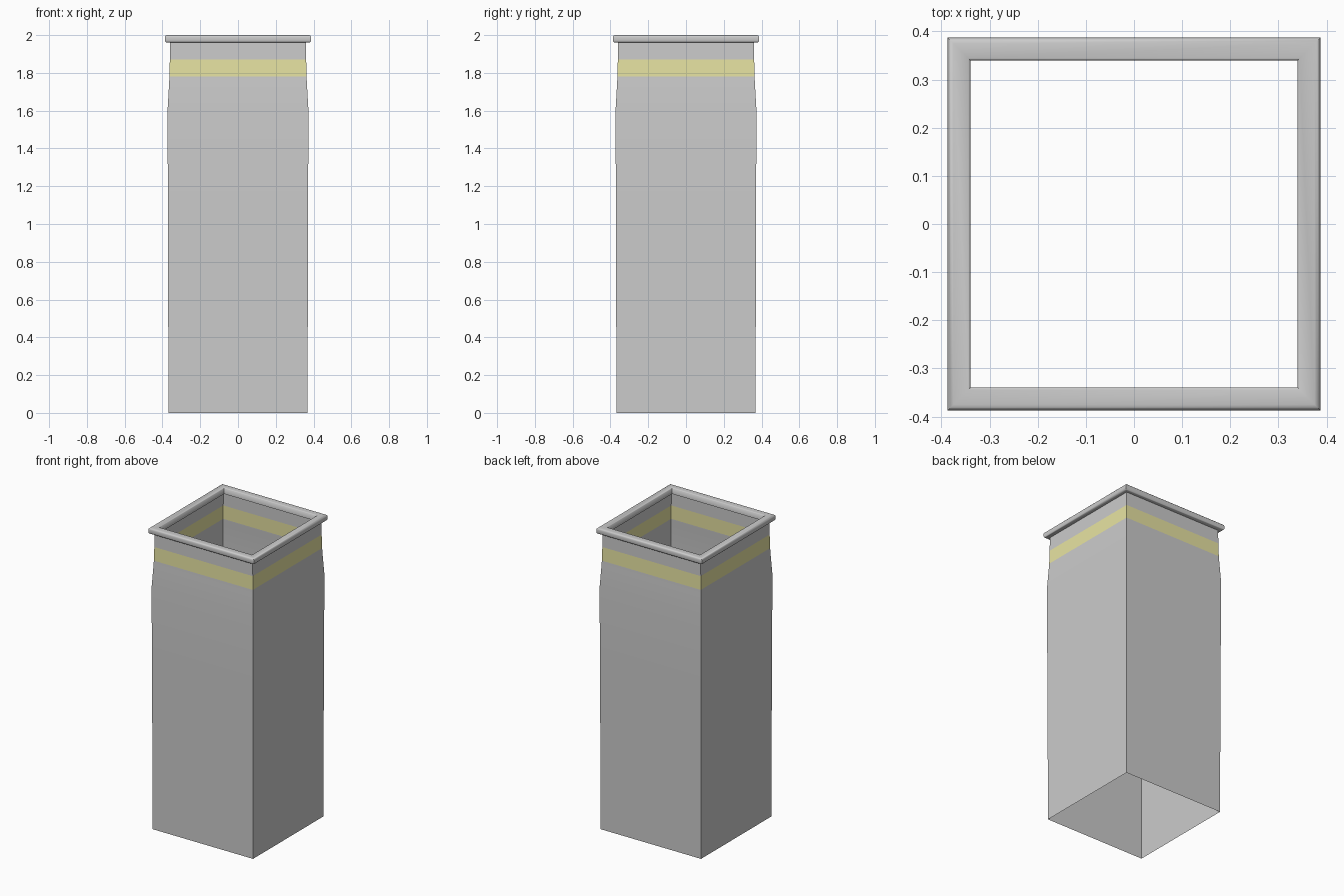
import bpy, bmesh, math

if "Cube" in bpy.data.objects:
    bpy.data.objects.remove(bpy.data.objects["Cube"])


def square_loft(name, profile, closed=False, color=None):
    """Sweep a (half width, z) profile around a square."""
    bm = bmesh.new()
    rings = [[bm.verts.new((sx * r, sy * r, z))
              for sx, sy in ((-1, -1), (1, -1), (1, 1), (-1, 1))]
             for r, z in profile]
    pairs = list(zip(rings, rings[1:]))
    if closed:
        pairs.append((rings[-1], rings[0]))
    for a, b in pairs:
        for i in range(4):
            j = (i + 1) % 4
            bm.faces.new((a[i], a[j], b[j], b[i]))
    mesh = bpy.data.meshes.new(name)
    bm.to_mesh(mesh)
    bm.free()
    obj = bpy.data.objects.new(name, mesh)
    bpy.context.collection.objects.link(obj)
    if color:
        mat = bpy.data.materials.new(name + "_paint")
        mat.diffuse_color = color
        mat.use_nodes = True
        mat.node_tree.nodes["Principled BSDF"].inputs["Base Color"].default_value = mat.diffuse_color
        mesh.materials.append(mat)
    bpy.ops.object.select_all(action='DESELECT')
    obj.select_set(True)
    bpy.context.view_layer.objects.active = obj
    bpy.ops.object.shade_smooth_by_angle(angle=math.radians(50))
    return obj


# Thin square sleeve, open at both ends, with a slight swell below the neck
square_loft("body", [(0.368, 0), (0.371, 1.08), (0.373, 1.6), (0.365, 1.74), (0.363, 1.78)])

# Painted stripe and plain neck above it
square_loft("stripe", [(0.363, 1.78), (0.361, 1.87)], color=(0.8, 0.77, 0.36, 1))
square_loft("neck", [(0.361, 1.87), (0.36, 1.962)])

# Overhanging rim with a rounded outer edge
cz, h, r = 1.98, 0.02, 0.012
outer, inner = 0.387, 0.34
rim = [(inner, cz - h)]
for start, z in ((-90, cz - h + r), (0, cz + h - r)):
    for k in range(4):
        a = math.radians(start + 30 * k)
        rim.append((outer - r + r * math.cos(a), z + r * math.sin(a)))
rim += [(inner + 0.004, cz + h), (inner, cz + h - 0.004)]
square_loft("rim", rim, closed=True)
